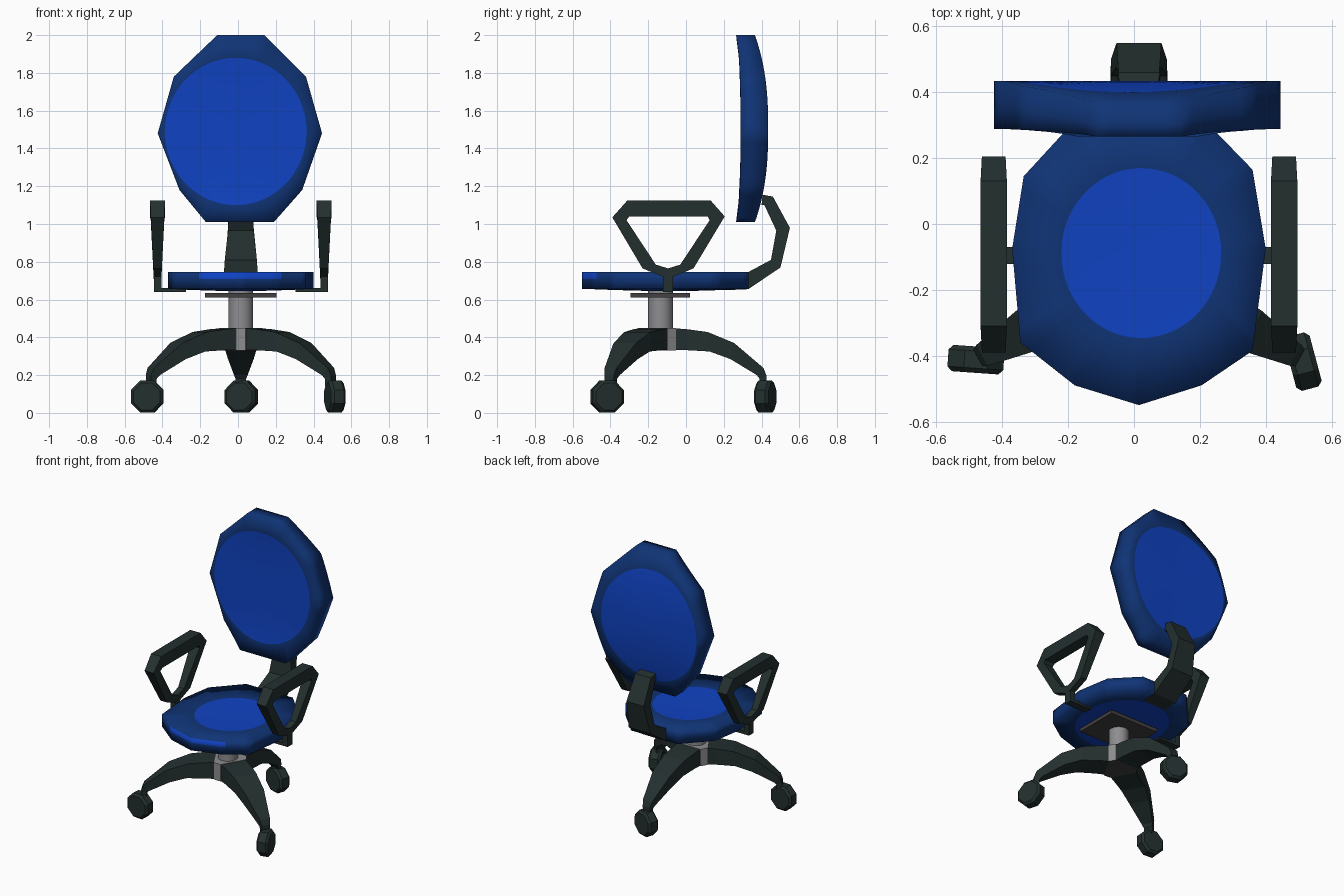
import bpy, bmesh, math
from mathutils import Matrix, Vector

if "Cube" in bpy.data.objects:
    bpy.data.objects.remove(bpy.data.objects["Cube"])

CX, CY = 0.015, -0.135          # chair axis, column centre


def material(name, rgb):
    m = bpy.data.materials.new(name)
    m.diffuse_color = (*rgb, 1)
    m.use_nodes = True
    m.node_tree.nodes["Principled BSDF"].inputs["Base Color"].default_value = m.diffuse_color
    return m


NAVY = material("navy fabric", (0.005, 0.034, 0.18))
BLUE = material("bright blue fabric", (0.005, 0.055, 0.54))
DARK = material("dark plastic", (0.017, 0.029, 0.028))
GREY = material("grey metal", (0.27, 0.27, 0.28))
IRON = material("dark metal", (0.055, 0.05, 0.05))


def finish(name, bm, mats, smooth=None):
    bmesh.ops.recalc_face_normals(bm, faces=bm.faces)
    me = bpy.data.meshes.new(name)
    bm.to_mesh(me)
    bm.free()
    for m in mats:
        me.materials.append(m)
    ob = bpy.data.objects.new(name, me)
    bpy.context.collection.objects.link(ob)
    if smooth:
        bpy.context.view_layer.objects.active = ob
        ob.select_set(True)
        bpy.ops.object.shade_smooth_by_angle(angle=math.radians(smooth))
        ob.select_set(False)
    return ob


def loft(name, sections, to3d, closed=False):
    """Rectangular strip: sections are (outer a, outer b, inner a, inner b, half width)."""
    bm = bmesh.new()
    rings = []
    for oa, ob, ia, ib, w in sections:
        rings.append([bm.verts.new(to3d(*p)) for p in
                      ((oa, ob, -w), (oa, ob, w), (ia, ib, w), (ia, ib, -w))])
    n = len(rings)
    for i in range(n if closed else n - 1):
        a, b = rings[i], rings[(i + 1) % n]
        for j in range(4):
            k = (j + 1) % 4
            bm.faces.new((a[j], a[k], b[k], b[j]))
    if not closed:
        bm.faces.new(rings[0])
        bm.faces.new(rings[-1])
    return finish(name, bm, [DARK])


def box(name, lo, hi, mat):
    bm = bmesh.new()
    bmesh.ops.create_cube(bm, size=1)
    for v in bm.verts:
        v.co = [(l + h) / 2 + c * (h - l) for l, h, c in zip(lo, hi, v.co)]
    return finish(name, bm, [mat])


def pad(name, outline, e_top, e_bot, top, bot, to3d, strip=None):
    """Cushion with a polygon rim and a bright ellipse (cu, cv, ru, rv) on both faces."""
    bm = bmesh.new()
    sub, n = 6, len(outline)
    rim = [Vector(outline[i]).lerp(Vector(outline[(i + 1) % n]), k / sub)
           for i in range(n) for k in range(sub)]

    def ell(e, s):
        pts = []
        for p in rim:
            a = math.atan2((p.y - e[1]) / e[3], (p.x - e[0]) / e[2])
            pts.append(Vector((e[0] + s * e[2] * math.cos(a), e[1] + s * e[3] * math.sin(a))))
        return pts

    mid = lambda u, v: top(u, v) * 0.6 + bot(u, v) * 0.4
    layers = [(ell(e_top, 0.5), top), (ell(e_top, 1), top), (rim, top), (rim, mid),
              (rim, bot), (ell(e_bot, 1), bot), (ell(e_bot, 0.5), bot)]
    rings = [[bm.verts.new(to3d(p.x, p.y, f(p.x, p.y))) for p in pts] for pts, f in layers]
    m = len(rim)
    for r in range(len(rings) - 1):
        for i in range(m):
            j = (i + 1) % m
            f = bm.faces.new((rings[r][i], rings[r][j], rings[r + 1][j], rings[r + 1][i]))
            f.material_index = int(r in (0, 5))
            if strip and r == 2 and strip(f.calc_center_median()):
                f.material_index = 1
    for ring, e, g in ((rings[0], e_top, top), (rings[-1], e_bot, bot)):
        c = bm.verts.new(to3d(e[0], e[1], g(e[0], e[1])))
        for i in range(m):
            bm.faces.new((ring[i], ring[(i + 1) % m], c)).material_index = 1
    return finish(name, bm, [NAVY, BLUE], 100)


# Backrest: curved in height only
back_outline = [(-.11, 2), (.14, 2), (.36, 1.78), (.445, 1.48), (.34, 1.18),
                (.19, 1.01), (-.17, 1.01), (-.31, 1.18), (-.425, 1.48), (-.34, 1.78)]
e_back = (-.012, 1.49, .375, .39)
pad("backrest", back_outline, e_back, e_back,
    lambda u, v: .288 - .023 * abs((v - 1.505) / .495) ** 4,
    lambda u, v: .435 - .07 * abs((v - 1.505) / .495) ** 2.5,
    lambda u, v, w: (u, w, v))

# Seat, with the bright strip on its front edge
seat_outline = [(.36, .165), (.40, -.075), (.36, -.385), (.205, -.49), (.015, -.55),
                (-.18, -.49), (-.345, -.36), (-.37, -.075), (-.335, .145),
                (-.165, .33), (.20, .33)]
bowl = lambda u, v: max(0, 1 - ((u - CX) / .38) ** 2 - ((v + .09) / .43) ** 2)
pad("seat", seat_outline, (.022, -.088, .243, .258), (CX, -.1, .29, .32),
    lambda u, v: .745 - .012 * bowl(u, v),
    lambda u, v: .657 - .012 * bowl(u, v),
    lambda u, v, w: (u, v, w),
    strip=lambda c: c.y < -.465)

# Back support bracket
loft("back_support", [(.405, 1.155, .40, 1.10, .06), (.46, 1.145, .415, 1.10, .062),
                      (.55, .98, .478, .965, .068), (.50, .77, .45, .81, .085),
                      (.33, .655, .31, .735, .09), (.22, .65, .22, .70, .09)],
     lambda a, b, w: (CX + w, a, b))

# Armrests: closed loop, stem and foot on each side
arm = [(-.31, 1.125, -.30, 1.04), (.13, 1.125, .115, 1.04), (.205, 1.04, .125, 1.02),
       (.04, .765, -.03, .785), (-.095, .71, -.095, .765), (-.23, .765, -.16, .785),
       (-.39, 1.035, -.315, 1.02)]
arm = [(*p, .02 + .02 * (p[1] - .7) / .425) for p in arm]
for side, s in (("left", -1), ("right", 1)):
    loft(side + "_armrest", arm, lambda a, b, w: (CX + s * .441 + w, a, b), closed=True)
    for part, x0, x1, z1 in (("stem", .421, .461, .745), ("foot", .29, .461, .662)):
        xs = sorted((CX + s * x0, CX + s * x1))
        box(f"{side}_armrest_{part}", (xs[0], -.122, .64), (xs[1], -.07, z1), DARK)

# Seat plate and column
box("seat_plate", (-.175, -.295, .61), (.205, .02, .635), IRON)


def prism(name, centre, r, depth, sides, mats, rot=Matrix(), smooth=None, r2=None):
    bm = bmesh.new()
    bmesh.ops.create_cone(bm, cap_ends=True, segments=sides, radius1=r,
                          radius2=r if r2 is None else r2, depth=depth,
                          matrix=Matrix.Translation(centre) @ rot)
    return finish(name, bm, mats, smooth)


prism("column", (CX, CY, .54), .065, .23, 16, [GREY], smooth=40)

# Hub: three wide sides for the legs, three narrow grey ones between
bm = bmesh.new()
corners = []
for k in range(3):
    for d in (-48, 48):
        a = math.radians(90 + 120 * k + d)
        corners.append((CX + .122 * math.cos(a), CY + .122 * math.sin(a)))
lower = [bm.verts.new((x, y, .33)) for x, y in corners]
upper = [bm.verts.new((x, y, .45)) for x, y in corners]
bm.faces.new(lower).material_index = 1
bm.faces.new(upper)
for i in range(6):
    j = (i + 1) % 6
    bm.faces.new((lower[i], lower[j], upper[j], upper[i]))
finish("hub", bm, [GREY, IRON])

# Three arched legs with casters
leg = [(.07, .448, .07, .332, .088), (.14, .443, .14, .332, .085), (.25, .428, .26, .325, .08),
       (.39, .37, .37, .285, .068), (.545, .238, .51, .2, .036), (.56, .2, .525, .18, .028),
       (.56, .14, .525, .14, .026)]
spots = (("back", 90, (.018, .42), -18), ("left", 209, (-.48, -.412), -4),
         ("right", 331, (.513, -.418), -75))
for name, deg, (x, y), roll in spots:
    c, sn = math.cos(math.radians(deg)), math.sin(math.radians(deg))
    loft(name + "_leg", leg, lambda a, b, w: (CX + a * c - w * sn, CY + a * sn + w * c, b))
    # caster: octagonal wheel with bevelled rim
    bm = bmesh.new()
    rot = (Matrix.Rotation(math.radians(roll), 4, 'Z') @ Matrix.Rotation(math.pi / 2, 4, 'X')
           @ Matrix.Rotation(math.pi / 8, 4, 'Z'))
    bmesh.ops.create_cone(bm, cap_ends=True, segments=8, radius1=.092, radius2=.092,
                          depth=.08, matrix=Matrix.Translation((x, y, .086)) @ rot)
    rims = [e for e in bm.edges if any(len(f.verts) == 8 for f in e.link_faces)]
    bmesh.ops.bevel(bm, geom=rims, offset=.014, segments=1, affect='EDGES')
    finish(name + "_caster", bm, [DARK])
